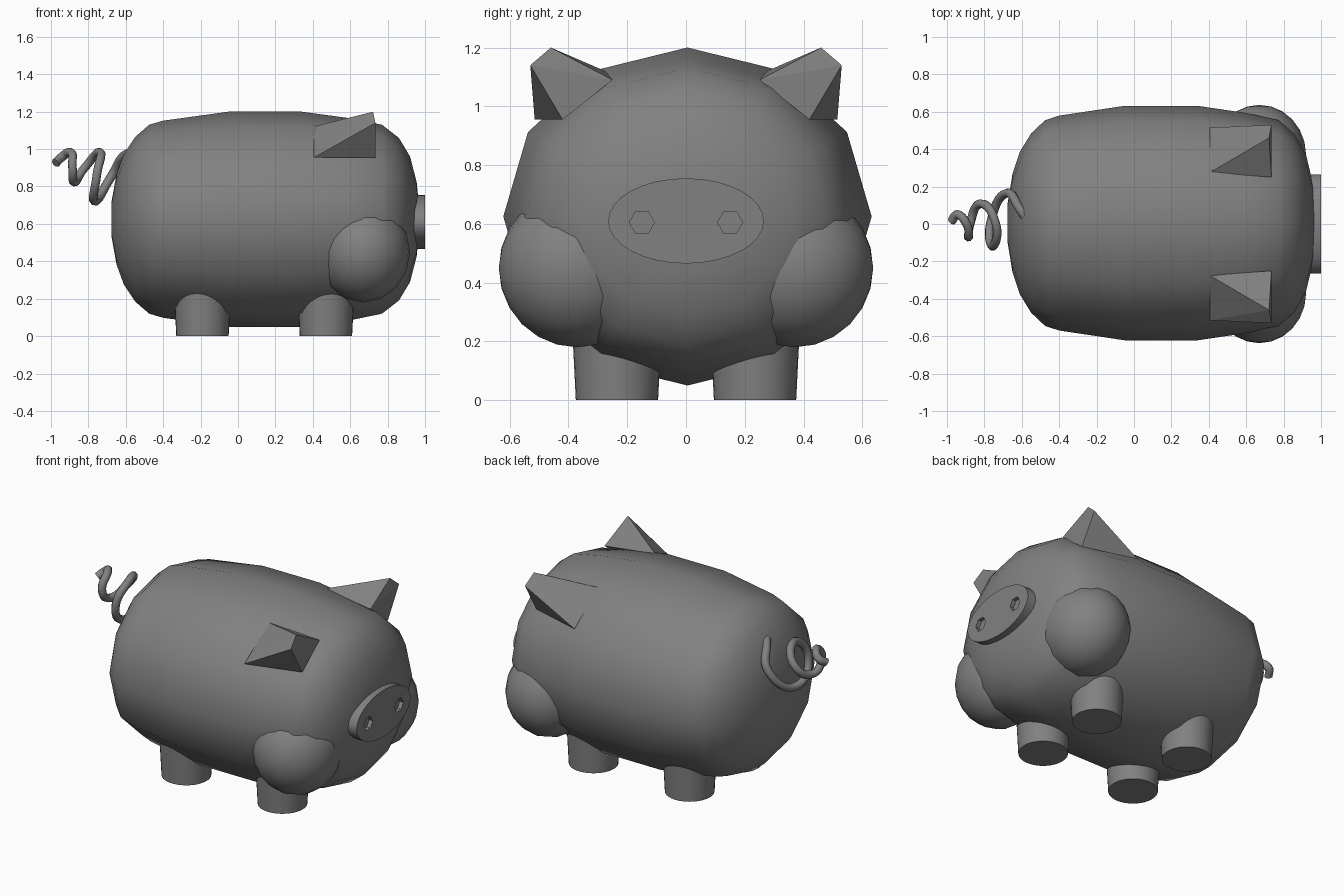
import bpy, bmesh
from math import pi, cos, sin, radians
from mathutils import Matrix

cube = bpy.data.objects.get("Cube")
if cube:
    bpy.data.objects.remove(cube, do_unlink=True)

grey = bpy.data.materials.new("plain_grey")
grey.use_nodes = True
colour = (0.22, 0.22, 0.22, 1)
grey.diffuse_color = colour
grey.node_tree.nodes["Principled BSDF"].inputs["Base Color"].default_value = colour


def finish(name, bm, smooth=40):
    """Turn a bmesh into a named, coloured object."""
    bmesh.ops.recalc_face_normals(bm, faces=bm.faces)
    mesh = bpy.data.meshes.new(name)
    bm.to_mesh(mesh)
    bm.free()
    mesh.materials.append(grey)
    obj = bpy.data.objects.new(name, mesh)
    bpy.context.collection.objects.link(obj)
    if smooth:
        bpy.ops.object.select_all(action='DESELECT')
        obj.select_set(True)
        bpy.context.view_layer.objects.active = obj
        bpy.ops.object.shade_smooth_by_angle(angle=radians(smooth))
    return obj


def cylinder(bm, segments, r1, r2, depth, matrix):
    bmesh.ops.create_cone(bm, cap_ends=True, segments=segments, radius1=r1,
                          radius2=r2, depth=depth, matrix=matrix)


# Body: twelve-sided barrel lathed along x, (x, height radius)
profile = [(-0.675, 0.1), (-0.65, 0.24), (-0.61, 0.35), (-0.55, 0.44),
           (-0.475, 0.505), (-0.4, 0.527), (-0.05, 0.575), (0.34, 0.575),
           (0.6, 0.54), (0.77, 0.505), (0.86, 0.435), (0.92, 0.335),
           (0.955, 0.2), (0.965, 0.1)]
bm = bmesh.new()
rings = []
for x, r in profile:
    rings.append([bm.verts.new((x, 0.005 + r * 1.09 * sin(k * pi / 6),
                                0.625 + r * cos(k * pi / 6))) for k in range(12)])
for a, b in zip(rings, rings[1:]):
    for k in range(12):
        n = (k + 1) % 12
        bm.faces.new((a[k], a[n], b[n], b[k]))
bm.faces.new(rings[0])
bm.faces.new(rings[-1])
finish("body", bm)

# Parts repeated on both sides
for side, s in (("left", 1), ("right", -1)):
    # Cheek
    bm = bmesh.new()
    bmesh.ops.create_uvsphere(
        bm, u_segments=16, v_segments=12, radius=1,
        matrix=Matrix.Translation((0.67, s * 0.37, 0.45))
        @ Matrix.Diagonal((0.25, 0.267, 0.27, 1)) @ Matrix.Rotation(pi / 2, 4, 'X'))
    finish("cheek_" + side, bm)

    # Legs, slightly narrower at the foot
    for place, x in (("front", 0.47), ("back", -0.19)):
        bm = bmesh.new()
        cylinder(bm, 32, 0.14, 0.155, 0.3, Matrix.Translation((x, s * 0.235, 0.15)))
        finish(place + "_leg_" + side, bm)

    # Ear: a wedge rising forwards out of the body
    bm = bmesh.new()
    points = [(0.405, 0.275, 1.12), (0.405, 0.515, 0.955), (0.735, 0.25, 1.09),
              (0.735, 0.42, 0.955), (0.722, 0.46, 1.2), (0.735, 0.53, 1.14)]
    verts = [bm.verts.new((x, s * y, z)) for x, y, z in points]
    bmesh.ops.convex_hull(bm, input=verts)
    finish("ear_" + side, bm, 0)

# Snout: oval disc with two hexagonal nostril recesses
face_x = Matrix.Rotation(pi / 2, 4, 'Y')
bm = bmesh.new()
cylinder(bm, 32, 1, 1, 1, Matrix.Translation((0.97, 0, 0.61))
         @ Matrix.Diagonal((0.06, 0.265, 0.145, 1)) @ face_x)
snout = finish("snout", bm)
bm = bmesh.new()
for s in (1, -1):
    cylinder(bm, 6, 0.043, 0.043, 0.1,
             Matrix.Translation((1.025, s * 0.15, 0.605)) @ face_x)
# Turn each hexagon so that a corner points up
top = max(v.co.z for v in bm.verts)
if top < 0.64:
    for s in (1, -1):
        bmesh.ops.rotate(bm, verts=[v for v in bm.verts if v.co.y * s > 0],
                         cent=(0, s * 0.15, 0.605),
                         matrix=Matrix.Rotation(pi / 6, 3, 'X'))
cutter = finish("nostril_cutter", bm, 0)
cutter.hide_render = True
cutter.hide_set(True)
cutter.display_type = 'WIRE'
cut = snout.modifiers.new("nostrils", 'BOOLEAN')
cut.operation = 'DIFFERENCE'
cut.solver = 'EXACT'
cut.object = cutter

# Tail: a corkscrew tube
path = [(-0.57, 0.02, 0.98), (-0.61, 0.08, 0.965), (-0.68, 0.165, 0.85),
        (-0.768, 0.0, 0.722), (-0.755, -0.12, 0.86), (-0.738, 0, 0.982),
        (-0.82, 0.108, 0.9), (-0.877, 0, 0.825), (-0.885, -0.07, 0.9),
        (-0.895, 0, 0.982), (-0.945, 0.05, 0.955), (-0.975, 0.015, 0.925)]
curve = bpy.data.curves.new("tail", 'CURVE')
curve.dimensions = '3D'
curve.bevel_depth = 0.024
curve.bevel_resolution = 2
curve.resolution_u = 8
curve.use_fill_caps = True
spline = curve.splines.new('BEZIER')
spline.bezier_points.add(len(path) - 1)
for point, co in zip(spline.bezier_points, path):
    point.co = co
    point.handle_left_type = point.handle_right_type = 'AUTO'
curve.materials.append(grey)
bpy.context.collection.objects.link(bpy.data.objects.new("tail", curve))
